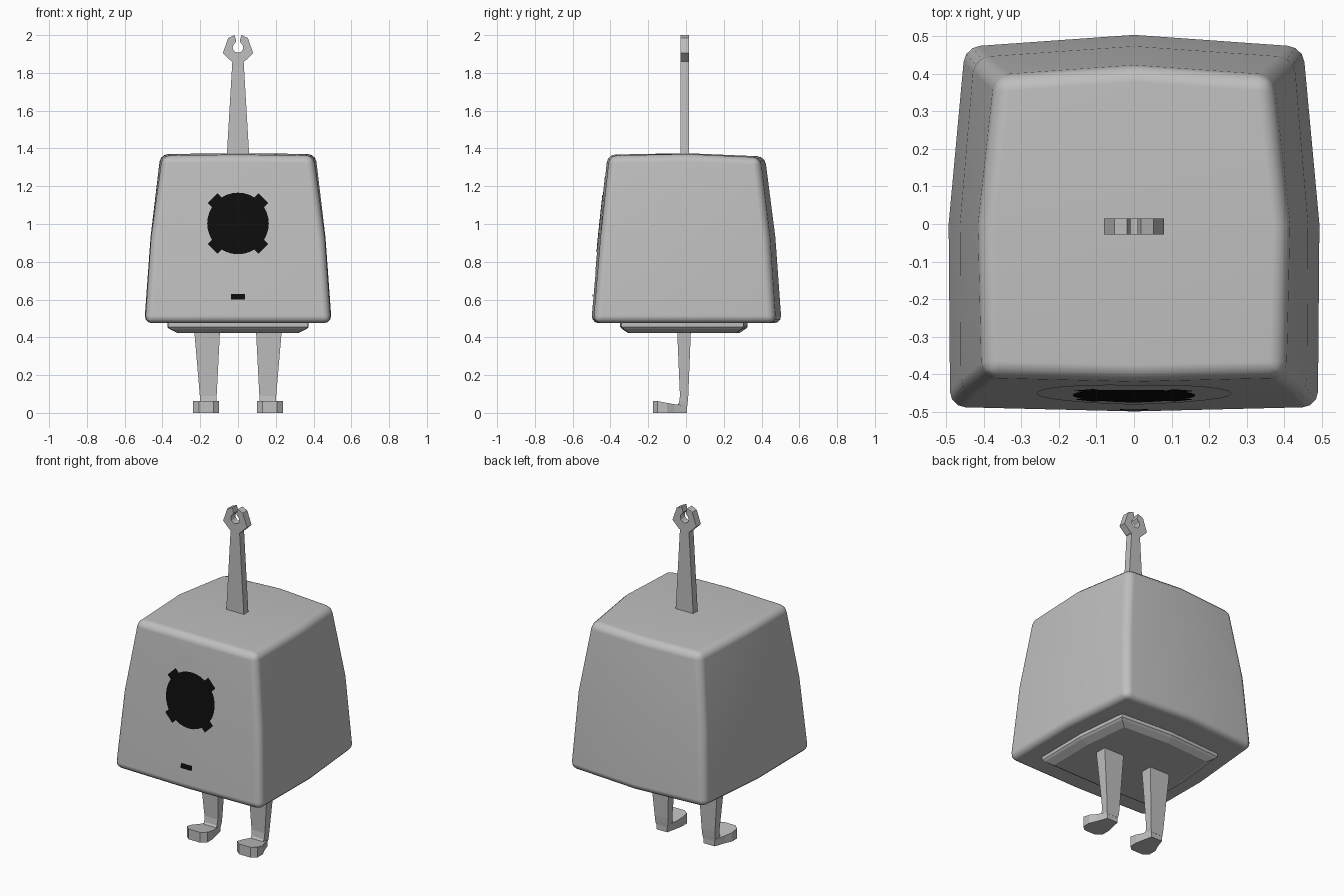
import bpy, bmesh, math
from mathutils import Vector
from mathutils.bvhtree import BVHTree

if "Cube" in bpy.data.objects:
    bpy.data.objects.remove(bpy.data.objects["Cube"])


def material(name, value):
    m = bpy.data.materials.new(name)
    m.diffuse_color = (value, value, value, 1)
    m.use_nodes = True
    m.node_tree.nodes["Principled BSDF"].inputs["Base Color"].default_value = m.diffuse_color
    return m


GREY = material("grey_shell", 0.52)
BLACK = material("black_lens", 0.004)


def finish(name, bm, mat, smooth=False, solid=True):
    if solid:
        bmesh.ops.recalc_face_normals(bm, faces=bm.faces)
    for f in bm.faces:
        f.smooth = smooth
    me = bpy.data.meshes.new(name)
    bm.to_mesh(me)
    bm.free()
    me.materials.append(mat)
    ob = bpy.data.objects.new(name, me)
    bpy.context.collection.objects.link(ob)
    return ob


def loft(name, loops, mat):
    """Closed solid through loops of equal point count."""
    bm = bmesh.new()
    rings = [[bm.verts.new(p) for p in loop] for loop in loops]
    n = len(rings[0])
    for a, b in zip(rings, rings[1:]):
        for i in range(n):
            j = (i + 1) % n
            bm.faces.new((a[i], a[j], b[j], b[i]))
    bm.faces.new(rings[0])
    bm.faces.new(rings[-1])
    return finish(name, bm, mat)


# Body: tapered, slightly swollen box with rounded edges
# per level: front corner x, y; side x; back corner x, y; front y; back y
LEVELS = {
    -1: (0.492, -0.49, 0.496, 0.452, 0.474, -0.502, 0.506),
    0: (0.46, -0.452, 0.463, 0.425, 0.443, -0.462, 0.473),
    1: (0.40, -0.405, 0.41, 0.366, 0.392, -0.415, 0.418),
}


def body_point(i, j, k):
    fx, fy, sx, bx, by, cf, cb = LEVELS[k]
    x = i * {-1: fx, 0: sx, 1: bx}[j]
    y = {-1: fy if i else cf, 0: 0, 1: by if i else cb}[j]
    z = {-1: 0.475, 0: 0.93, 1: 1.375}[k]
    if k == 1:
        z -= 0.005 * abs(i) + (0.018 if j == 1 else 0.008 if j == -1 else 0)
    return Vector((x, y, z))


bm = bmesh.new()
bmesh.ops.create_cube(bm, size=2)
bmesh.ops.subdivide_edges(bm, edges=bm.edges[:], cuts=1, use_grid_fill=True)
for v in bm.verts:
    v.co = body_point(*(round(c) for c in v.co))
bmesh.ops.recalc_face_normals(bm, faces=bm.faces)
sharp = [e for e in bm.edges if e.calc_face_angle() > 0.9]
bmesh.ops.bevel(bm, geom=sharp, offset=0.04, segments=3, profile=0.5,
                affect='EDGES', clamp_overlap=True)
surface = BVHTree.FromBMesh(bm)
body = finish("body", bm, GREY, smooth=True)
body.modifiers.new("even_shading", 'WEIGHTED_NORMAL')


# Face details: thin skins laid on the front of the body
def skin(name, point, nu, nv, lift, mat):
    bm = bmesh.new()
    grid = []
    for a in range(nu + 1):
        row = []
        for b in range(nv + 1):
            x, z = point(a / nu, b / nv)
            hit = surface.ray_cast(Vector((x, -2, z)), Vector((0, 1, 0)))[0]
            row.append(bm.verts.new((x, hit.y - lift, z)))
        grid.append(row)
    for a in range(nu):
        for b in range(nv):
            bm.faces.new((grid[a][b], grid[a + 1][b],
                          grid[a + 1][b + 1], grid[a][b + 1]))
    bmesh.ops.remove_doubles(bm, verts=bm.verts, dist=0.0005)
    bm.normal_update()
    for f in bm.faces:
        if f.normal.y > 0:
            f.normal_flip()
    return finish(name, bm, mat, smooth=True, solid=False)


EYE_Z = 1.003


def disc(radius):
    def point(u, v):
        a = 2 * math.pi * v
        return radius * u * math.sin(a), EYE_Z + radius * u * math.cos(a)
    return point


def tab(angle):
    def point(u, v):
        r, s = 0.13 + 0.06 * u, 0.036 * (2 * v - 1)
        c, d = math.cos(angle), math.sin(angle)
        return r * c - s * d, EYE_Z + r * d + s * c
    return point


skin("eye_surround", disc(0.26), 6, 24, 0.002, GREY)
skin("eye_lens", disc(0.163), 4, 32, 0.005, BLACK)
for n in range(4):
    skin(f"eye_tab_{n + 1}", tab(math.pi * (0.25 + 0.5 * n)), 2, 2, 0.005, BLACK)
skin("mouth_slot", lambda u, v: (0.074 * (u - 0.5), 0.6 + 0.03 * v), 2, 2, 0.005, BLACK)

# Base plate: smaller copy of the body outline, chamfered underneath
RIM = [(0, -1), (1, -1), (1, 0), (1, 1), (0, 1), (-1, 1), (-1, 0), (-1, -1)]


def rim_loop(sx, sy, z):
    pts = [body_point(i, j, -1) for i, j in RIM]
    return [(p.x * sx, p.y * sy - 0.013, z) for p in pts]


loft("base_plate", [rim_loop(0.755, 0.67, 0.49), rim_loop(0.755, 0.67, 0.455),
                    rim_loop(0.735, 0.65, 0.445), rim_loop(0.65, 0.59, 0.424)], GREY)

# Legs and feet
FOOT = [(0.122, 0.005), (0.108, -0.06), (0.1, -0.1), (0.1, -0.15), (0.13, -0.175),
        (0.207, -0.175), (0.237, -0.15), (0.237, -0.1), (0.218, -0.06), (0.195, 0.005)]


def foot_top(y):
    return 0.04 + 0.022 * min(1, max(0, (-y - 0.03) / 0.12))


def leg_loop(s, x0, x1, y0, y1, z):
    return [(s * x0, y0, z), (s * x1, y0, z), (s * x1, y1, z), (s * x0, y1, z)]


for s, side in ((-1, "right"), (1, "left")):
    loft(f"{side}_leg", [leg_loop(s, 0.095, 0.232, -0.047, 0.026, 0.44),
                         leg_loop(s, 0.113, 0.202, -0.032, 0.012, 0.09),
                         leg_loop(s, 0.115, 0.2, -0.037, 0.009, 0.055),
                         leg_loop(s, 0.12, 0.197, -0.055, 0.006, 0.03)], GREY)
    loft(f"{side}_foot", [[(s * x, y, 0.0) for x, y in FOOT],
                          [(s * x, y, foot_top(y)) for x, y in FOOT]], GREY)

# Antenna: flat tapered bar ending in an open-jaw wrench head
half = [(0.06, 1.35), (0.03, 1.86), (0.037, 1.863), (0.08, 1.905), (0.052, 1.985),
        (0.018, 2.0), (0.009, 1.968)]
half += [(0.028 * math.cos(a), 1.935 + 0.028 * math.sin(a))
         for a in (math.radians(d) for d in (60, 30, 0, -30, -60))]
outline = half + [(0, 1.907)] + [(-x, z) for x, z in reversed(half)]
loft("antenna", [[(x, y, z) for x, z in outline] for y in (-0.028, 0.015)], GREY)
